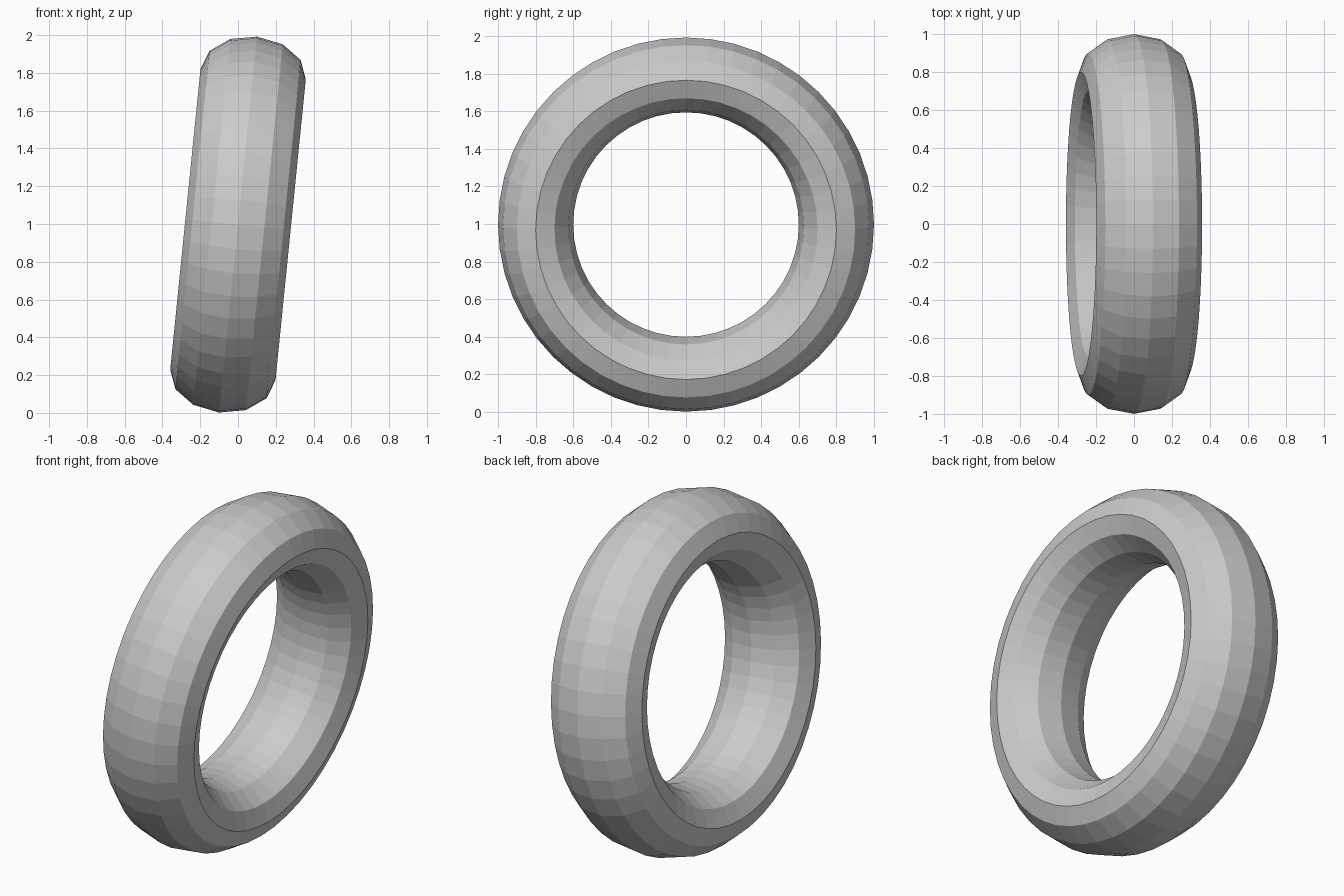
import bpy
import math

if "Cube" in bpy.data.objects:
    bpy.data.objects.remove(bpy.data.objects["Cube"])

# Ring: a 12-sided torus stretched along its axis, stood upright and leaning slightly
lean = math.radians(5.75)
bpy.ops.mesh.primitive_torus_add(
    major_segments=48, minor_segments=12,
    major_radius=0.8, minor_radius=0.2,
    location=(0, 0, 0.997),
    rotation=(0, math.pi / 2 + lean, 0))
ring = bpy.context.object
ring.name = "ring"
ring.scale = (1, 1, 1.4)
bpy.ops.object.transform_apply(location=False, rotation=False, scale=True)
bpy.ops.object.shade_flat()
